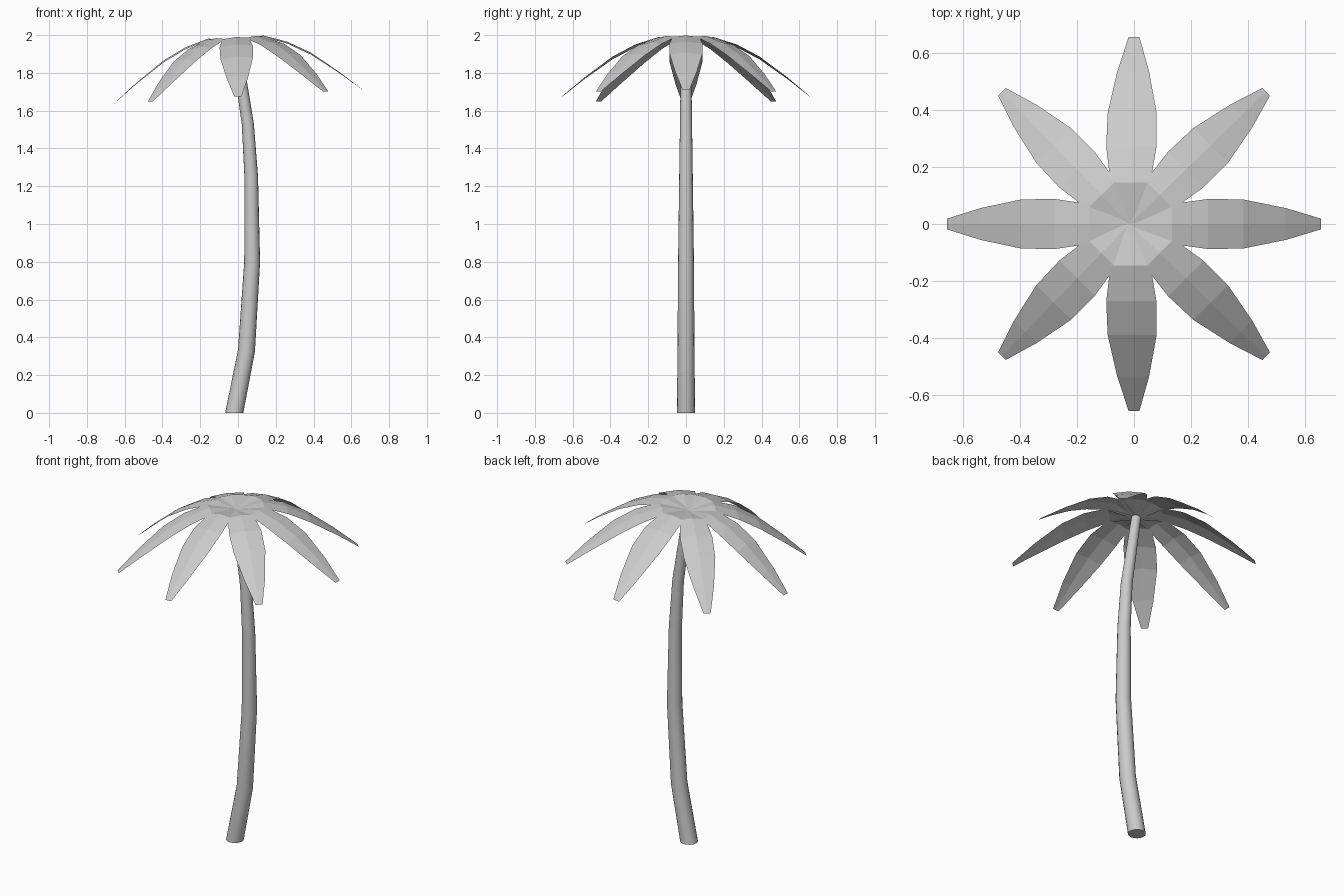
import bpy, bmesh, math
from mathutils import Vector, Matrix

if "Cube" in bpy.data.objects:
    bpy.data.objects.remove(bpy.data.objects["Cube"])


def add_object(name, bm):
    bmesh.ops.recalc_face_normals(bm, faces=bm.faces)
    mesh = bpy.data.meshes.new(name)
    bm.to_mesh(mesh)
    bm.free()
    ob = bpy.data.objects.new(name, mesh)
    bpy.context.collection.objects.link(ob)
    return ob


# Trunk: tapering rings swept along a bent path (x, z, radius)
PATH = [(-0.02, 0.0, 0.048), (0.045, 0.33, 0.045), (0.075, 0.80, 0.042),
        (0.07, 1.25, 0.036), (0.052, 1.53, 0.032), (0.015, 1.77, 0.029),
        (-0.015, 1.965, 0.026)]
SIDES = 16
bm = bmesh.new()
rings = []
for i, (x, z, r) in enumerate(PATH):
    ring = []
    a, b = PATH[max(i - 1, 0)], PATH[min(i + 1, len(PATH) - 1)]
    lean = 0 if i == 0 else math.atan2(b[0] - a[0], b[1] - a[1])
    turn = Matrix.Rotation(lean, 3, 'Y')
    for k in range(SIDES):
        t = 2 * math.pi * k / SIDES
        p = turn @ Vector((r * math.cos(t), r * math.sin(t), 0))
        ring.append(bm.verts.new(p + Vector((x, 0, z))))
    rings.append(ring)
for lo, hi in zip(rings, rings[1:]):
    for k in range(SIDES):
        n = (k + 1) % SIDES
        f = bm.faces.new((lo[k], lo[n], hi[n], hi[k]))
        f.smooth = True
bm.faces.new(rings[0][::-1])
bm.faces.new(rings[-1])
trunk = add_object("trunk", bm)
bpy.context.view_layer.objects.active = trunk
trunk.select_set(True)
bpy.ops.object.shade_smooth_by_angle(angle=math.radians(40))

# Fronds: arching creased strips (distance, height, half width, edge droop)
FROND = [(0.0, 1.965, 0.018, 0.0), (0.145, 1.990, 0.070, 0.008),
         (0.27, 1.950, 0.088, 0.010), (0.39, 1.886, 0.086, 0.010),
         (0.535, 1.778, 0.056, 0.006), (0.656, 1.676, 0.019, 0.001)]
TILT = 0.057       # crown leans up towards +x
CENTRE = -0.016    # crown offset, fading out towards the tips
for i in range(8):
    angle = i * math.pi / 4
    out = Vector((math.cos(angle), math.sin(angle), 0))
    side = Vector((-out.y, out.x, 0))
    bm = bmesh.new()
    rows = []
    for d, z, w, droop in FROND:
        row = []
        for s in (-1, 0, 1):
            p = out * d + side * (w * s)
            p.z = z + TILT * p.x - droop * abs(s)
            p.x += CENTRE * (1 - d / 0.656)
            row.append(bm.verts.new(p))
        rows.append(row)
    for a, b in zip(rows, rows[1:]):
        for k in range(2):
            bm.faces.new((a[k], b[k], b[k + 1], a[k + 1]))
    frond = add_object(f"frond_{i + 1}", bm)
    # Keep the upper side as the face front
    if frond.data.polygons[4].normal.z < 0:
        frond.data.flip_normals()
